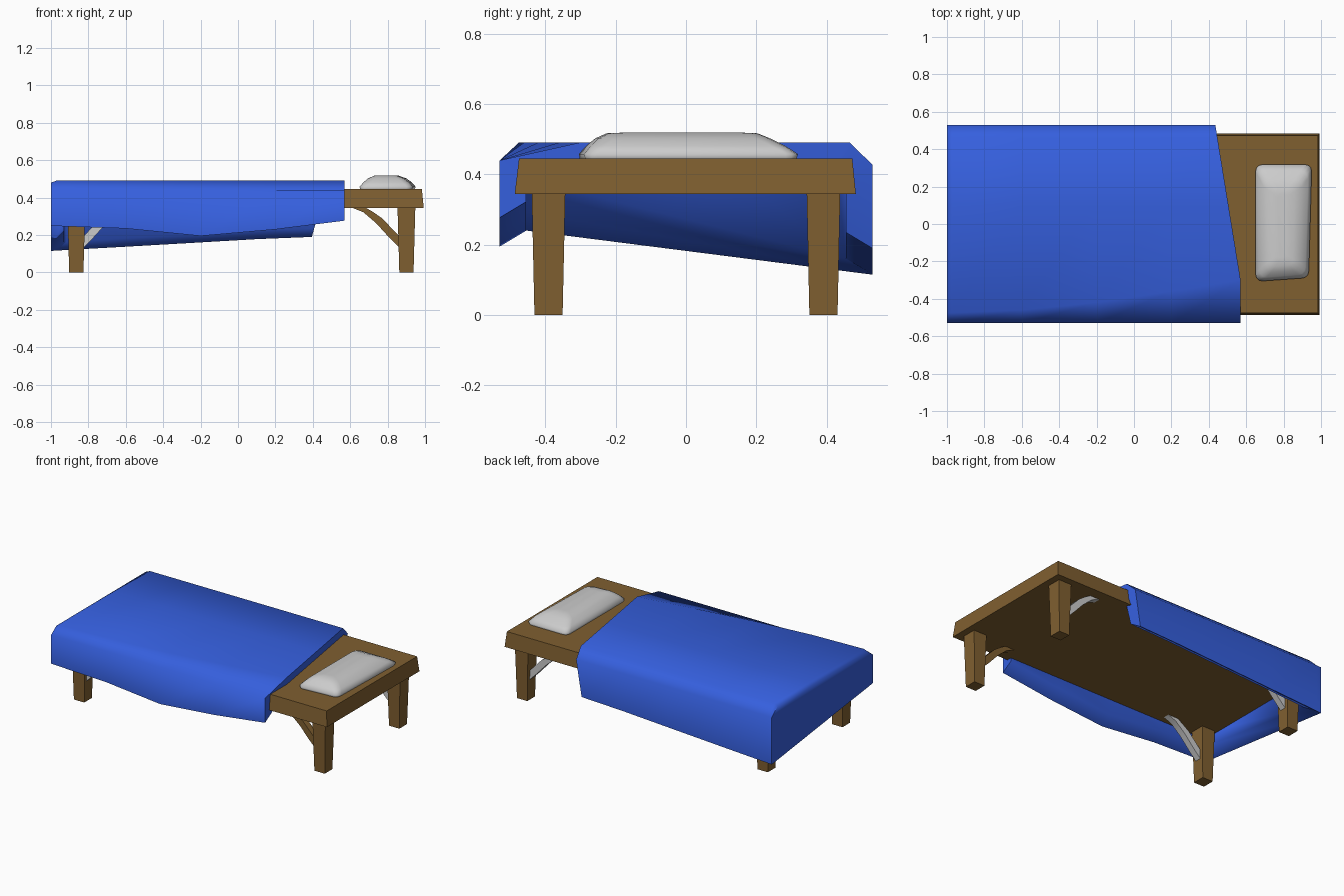
import bpy, bmesh, math

if "Cube" in bpy.data.objects:
    bpy.data.objects.remove(bpy.data.objects["Cube"])


def material(name, rgb):
    m = bpy.data.materials.new(name)
    m.diffuse_color = (*rgb, 1)
    m.use_nodes = True
    m.node_tree.nodes["Principled BSDF"].inputs["Base Color"].default_value = m.diffuse_color
    return m


WOOD = material("wood", (0.215, 0.115, 0.03))
BLUE = material("blue_cloth", (0.036, 0.115, 0.73))


def make(name, verts, faces, mat=None, smooth=None):
    me = bpy.data.meshes.new(name)
    me.from_pydata(verts, [], faces)
    bm = bmesh.new()
    bm.from_mesh(me)
    bmesh.ops.recalc_face_normals(bm, faces=bm.faces)
    bm.to_mesh(me)
    bm.free()
    ob = bpy.data.objects.new(name, me)
    bpy.context.collection.objects.link(ob)
    if mat:
        me.materials.append(mat)
    if smooth:
        bpy.ops.object.select_all(action='DESELECT')
        ob.select_set(True)
        bpy.context.view_layer.objects.active = ob
        bpy.ops.object.shade_smooth_by_angle(angle=math.radians(smooth))
    return ob


def loft(name, rings, mat=None, smooth=None):
    """Closed loops of equal length, joined and capped."""
    n = len(rings[0])
    verts = [v for r in rings for v in r]
    faces = [(i * n + j, i * n + (j + 1) % n, (i + 1) * n + (j + 1) % n, (i + 1) * n + j)
             for i in range(len(rings) - 1) for j in range(n)]
    faces += [tuple(range(n)), tuple(range(len(verts) - n, len(verts)))]
    return make(name, verts, faces, mat, smooth)


def rect(cx, cy, hx, hy, z):
    return [(cx + a * hx, cy + b * hy, z) for a, b in ((-1, -1), (1, -1), (1, 1), (-1, 1))]


# bed board, slightly wider at its underside
MID = 0.018
loft("bed_board", [rect(MID, -0.002, 0.975, 0.485, 0.345), rect(MID, -0.001, 0.965, 0.474, 0.445)], WOOD)

# tapered legs with curved braces
for sx, xn in ((1, "head"), (-1, "foot")):
    for sy, yn in ((-1, "front"), (1, "back")):
        cx, cy = MID + sx * 0.8825, sy * 0.391
        loft(f"{xn}_{yn}_leg", [rect(cx, cy, 0.038, 0.04, 0), rect(cx, cy, 0.048, 0.048, 0.36)], WOOD)
        lower = [(0.875, 0.12), (0.81, 0.185), (0.74, 0.262), (0.67, 0.322), (0.60, 0.35)]
        upper = [(0.875, 0.18), (0.835, 0.222), (0.77, 0.29), (0.715, 0.328), (0.67, 0.352)]
        rings = []
        for (xl, zl), (xu, zu) in zip(lower, upper):
            xl, xu = [MID + sx * (x - MID) for x in (xl, xu)]
            rings.append([(xl, cy - 0.021, zl), (xl, cy + 0.021, zl),
                          (xu, cy + 0.021, zu), (xu, cy - 0.021, zu)])
        loft(f"{xn}_{yn}_brace", rings, WOOD if (sx, sy) == (1, -1) else None, 40)


# blanket: thick draped sheet, outer and inner skins joined along hem and head edge
# station: x, front hem z, back hem z, front crease y, top z, front shoulder z
STATIONS = [(-1.0, 0.25, 0.115, -0.475, 0.48, 0.44),
            (-0.97, 0.248, 0.117, -0.475, 0.491, 0.44),
            (-0.6, 0.235, 0.137, -0.46, 0.491, 0.44),
            (-0.2, 0.195, 0.158, -0.42, 0.491, 0.44),
            (0.2, 0.23, 0.178, -0.36, 0.491, 0.44),
            (0.57, 0.277, 0.19, -0.30, 0.491, 0.44)]
NS, NP = len(STATIONS), 7


def skin(inner):
    d = 0.075 if inner else 0
    out = []
    for i, (x, fh, bh, fc, zt, fs) in enumerate(STATIONS):
        lift = 0.045 if inner else 0
        drop = 0.055 if inner else 0
        pts = [(-0.53 + d, fh + lift), (-0.53 + d, fs - drop), (max(fc, -0.53 + d + 0.02), zt - drop),
               (0.1, zt - drop), (0.465 - d / 2, zt - drop), (0.53 - d, 0.428 - drop), (0.53 - d, bh + lift)]
        for j, (y, z) in enumerate(pts):
            # the head edge runs back at an angle
            t = (x + 1) / 1.57
            back = 0.135 * max(0, min(1, (y + 0.3) / 0.83)) + (0.04 if j == NP - 1 else 0)
            px = x - back * t ** 2
            if inner and i < 2:
                px = -0.93 + 0.01 * i
            out.append((px, y, z))
    return out


verts = skin(False) + skin(True)
O = NS * NP
faces = []
for off in (0, O):
    for i in range(NS - 1):
        for j in range(NP - 1):
            a = off + i * NP + j
            faces.append((a, a + 1, a + NP + 1, a + NP))
    faces.append(tuple(off + j for j in range(NP)))       # foot panel
border = ([i * NP for i in range(NS)] + [(NS - 1) * NP + j for j in range(1, NP)]
          + [i * NP + NP - 1 for i in range(NS - 2, -1, -1)])
for a, b in zip(border, border[1:] + border[:1]):
    faces.append((a, b, b + O, a + O))
make("blanket", verts, faces, BLUE, 78)


# pillow: rounded slab, slightly skewed
def pillow_ring(inx0, inx1, iny0, iny1, z, r):
    x0, x1, y0, y1 = 0.65 + inx0, 0.95 - inx1, -0.305 + iny0, 0.318 - iny1
    ring = []
    for k, (cx, cy) in enumerate(((x0 + r, y0 + r), (x1 - r, y0 + r), (x1 - r, y1 - r), (x0 + r, y1 - r))):
        for s in range(4):
            a = math.pi + math.pi / 2 * k + s * math.pi / 6
            x, y = cx + r * math.cos(a), cy + r * math.sin(a)
            if y < 0:                                     # skewed front corner
                y += 0.018 * max(0, (x - 0.7) / 0.25)
                x -= 0.015 * max(0, (x - 0.7) / 0.25)
            ring.append((x, y, z))
    return ring


loft("pillow", [pillow_ring(0.005, 0.01, 0.005, 0.005, 0.435, 0.03),
                pillow_ring(0, 0, 0, 0, 0.458, 0.035),
                pillow_ring(0.02, 0.02, 0.02, 0.035, 0.481, 0.04),
                pillow_ring(0.045, 0.05, 0.045, 0.08, 0.503, 0.04),
                pillow_ring(0.08, 0.09, 0.075, 0.115, 0.517, 0.03),
                pillow_ring(0.12, 0.13, 0.12, 0.16, 0.519, 0.015)], None, 80)
